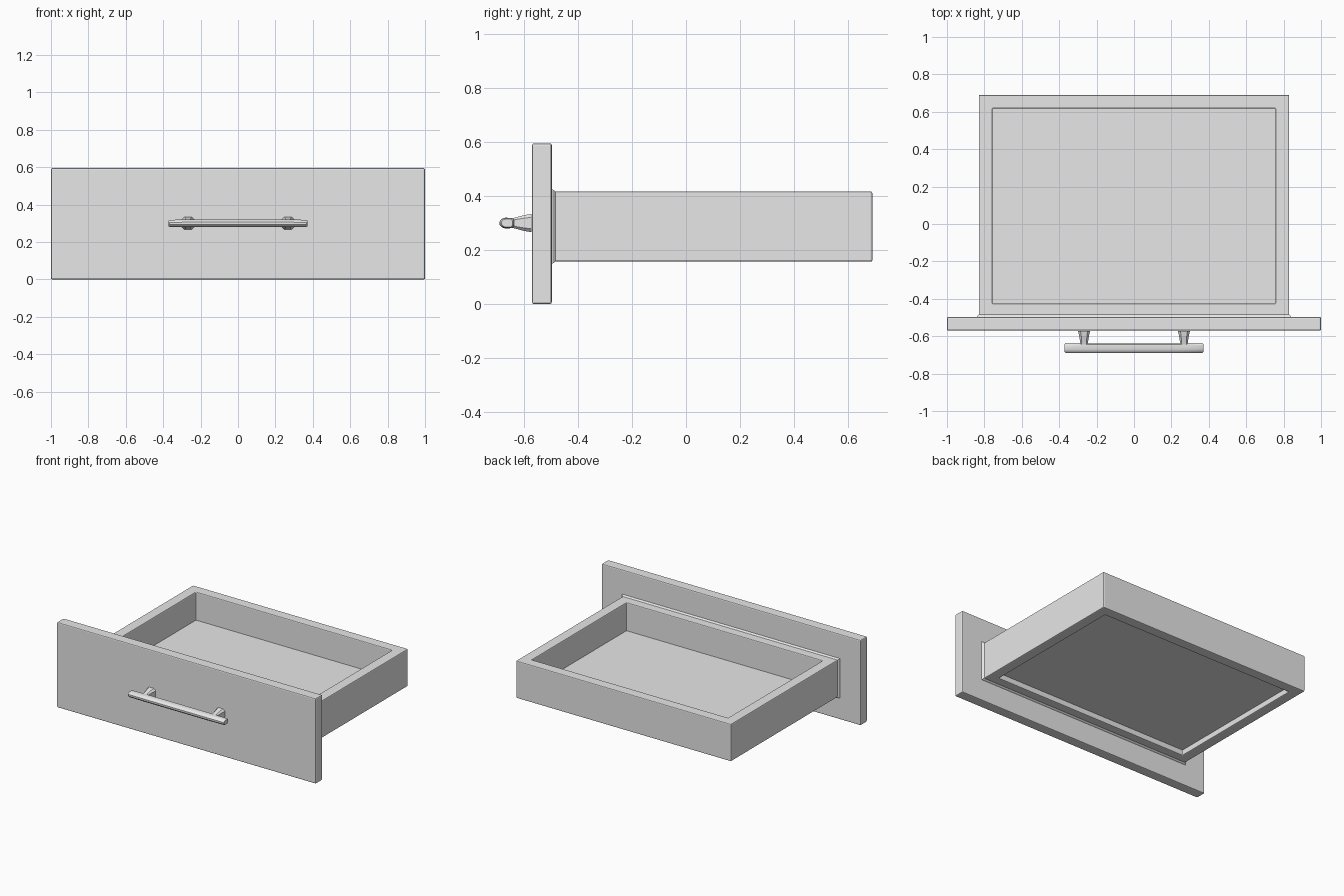
import bpy, bmesh, math
from mathutils import Vector

old = bpy.data.objects.get("Cube")
if old:
    bpy.data.objects.remove(old, do_unlink=True)

grey = bpy.data.materials.new("plain_grey")
grey.use_nodes = True
grey.diffuse_color = (0.8, 0.8, 0.8, 1)
grey.node_tree.nodes["Principled BSDF"].inputs["Base Color"].default_value = (0.8, 0.8, 0.8, 1)


def loft(name, rings, closed=False, bevel=0.0, segments=2, smooth=False):
    """Skin a list of point rings; closed joins last to first, otherwise ends are capped."""
    bm = bmesh.new()
    loops = [[bm.verts.new(p) for p in ring] for ring in rings]
    pairs = list(zip(loops, loops[1:]))
    if closed:
        pairs.append((loops[-1], loops[0]))
    else:
        bm.faces.new(loops[0])
        bm.faces.new(loops[-1])
    for a, b in pairs:
        for i in range(len(a)):
            j = (i + 1) % len(a)
            bm.faces.new((a[i], a[j], b[j], b[i]))
    bmesh.ops.recalc_face_normals(bm, faces=bm.faces)
    mesh = bpy.data.meshes.new(name)
    bm.to_mesh(mesh)
    bm.free()
    mesh.materials.append(grey)
    obj = bpy.data.objects.new(name, mesh)
    bpy.context.collection.objects.link(obj)
    if bevel:
        mod = obj.modifiers.new("soft_edges", "BEVEL")
        mod.width, mod.segments = bevel, segments
        mod.limit_method = "ANGLE"
    if smooth:
        bpy.ops.object.select_all(action="DESELECT")
        obj.select_set(True)
        bpy.context.view_layer.objects.active = obj
        bpy.ops.object.shade_smooth_by_angle(angle=math.radians(35))
    return obj


def flat_ring(x, y0, y1, z):
    return [(-x, y0, z), (x, y0, z), (x, y1, z), (-x, y1, z)]


def upright_ring(x, z0, z1, y):
    return [(-x, y, z0), (x, y, z0), (x, y, z1), (-x, y, z1)]


# Front panel
loft("front_panel", [upright_ring(1, 0, 0.595, -0.57),
                     upright_ring(1, 0, 0.595, -0.497)], bevel=0.007)

# Four joined walls with a recessed floor
outer, inner = (0.83, -0.497, 0.69), (0.757, -0.425, 0.618)
low, high = 0.157, 0.417
loft("drawer_walls", [flat_ring(*outer, low), flat_ring(*outer, high),
                      flat_ring(*inner, high), flat_ring(*inner, low)],
     closed=True, bevel=0.006)
loft("drawer_floor", [flat_ring(0.77, -0.44, 0.63, 0.195),
                      flat_ring(0.77, -0.44, 0.63, 0.22)])

# Small flared collar where the walls meet the panel
loft("wall_collar", [upright_ring(0.842, 0.147, 0.427, -0.5),
                     upright_ring(0.838, 0.151, 0.423, -0.492),
                     upright_ring(0.829, 0.158, 0.416, -0.483)])

# Handle bar with a rounded front and a flatter back
half = [(-0.69, 0.006), (-0.683, 0.015), (-0.67, 0.02), (-0.645, 0.019), (-0.635, 0.011)]
section = half + [(y, -z) for y, z in reversed(half)]
centre = Vector((-0.662, 0))


def bar_ring(x, scale):
    pts = [centre + (Vector(p) - centre) * scale for p in section]
    return [(x, p.x, 0.3 + p.y) for p in pts]


loft("handle_bar", [bar_ring(x, s) for x, s in
                    ((-0.372, 0.75), (-0.365, 0.95), (-0.24, 1),
                     (0.24, 1), (0.365, 0.95), (0.372, 0.75))], smooth=True)


# Two flared handle posts with chamfered corners
def post_ring(cx, y, w, h, cut):
    corners = [(w, cut - h), (w, h - cut), (w - cut, h), (cut - w, h),
               (-w, h - cut), (-w, cut - h), (cut - w, -h), (w - cut, -h)]
    return [(cx + x, y, 0.3 + z) for x, z in corners]


for side, cx in (("right", -0.267), ("left", 0.267)):
    loft(f"{side}_handle_post", [post_ring(cx, -0.572, 0.032, 0.034, 0.013),
                                 post_ring(cx, -0.6, 0.026, 0.029, 0.011),
                                 post_ring(cx, -0.63, 0.021, 0.021, 0.008),
                                 post_ring(cx, -0.655, 0.021, 0.015, 0.006)])
